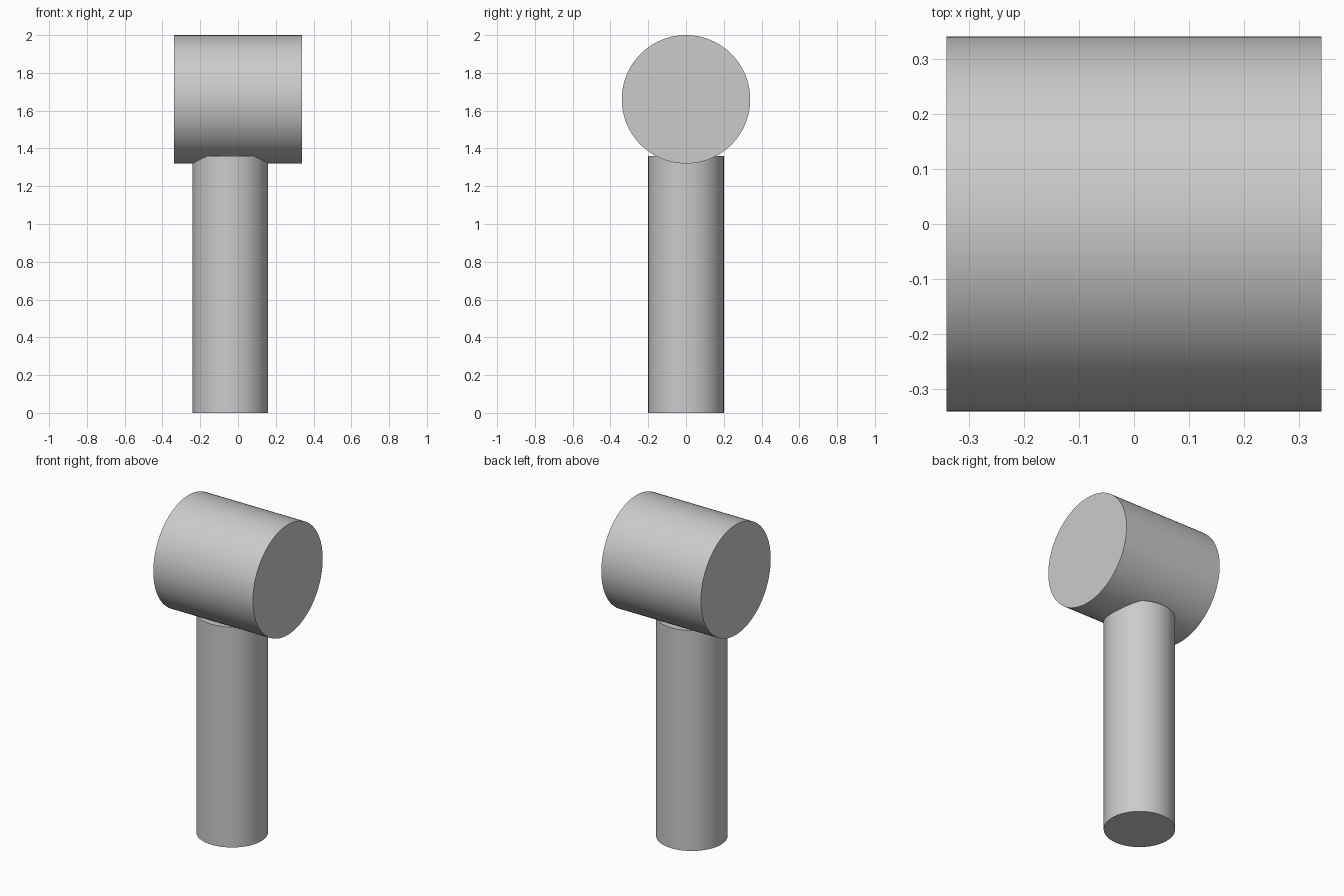
import bpy
import math

cube = bpy.data.objects.get("Cube")
if cube:
    bpy.data.objects.remove(cube, do_unlink=True)

# Single plain grey
GREY = (0.6, 0.6, 0.6, 1.0)
grey = bpy.data.materials.new("light_grey")
grey.use_nodes = True
grey.diffuse_color = GREY
grey.node_tree.nodes["Principled BSDF"].inputs["Base Color"].default_value = GREY


def cylinder(name, radius, length, location, rotation=(0, 0, 0)):
    bpy.ops.mesh.primitive_cylinder_add(vertices=96, radius=radius, depth=length,
                                        location=location, rotation=rotation)
    obj = bpy.context.object
    obj.name = name
    obj.data.materials.append(grey)
    bpy.ops.object.shade_smooth_by_angle(angle=math.radians(30))
    return obj


# Upright handle, slightly off centre, reaching a little into the head
handle_top = 1.36
cylinder("handle", 0.2, handle_top, (-0.04, 0, handle_top / 2))

# Head lying along x
head_radius = 0.34
cylinder("head", head_radius, 2 * head_radius, (0, 0, 2 - head_radius),
         (0, math.pi / 2, 0))
